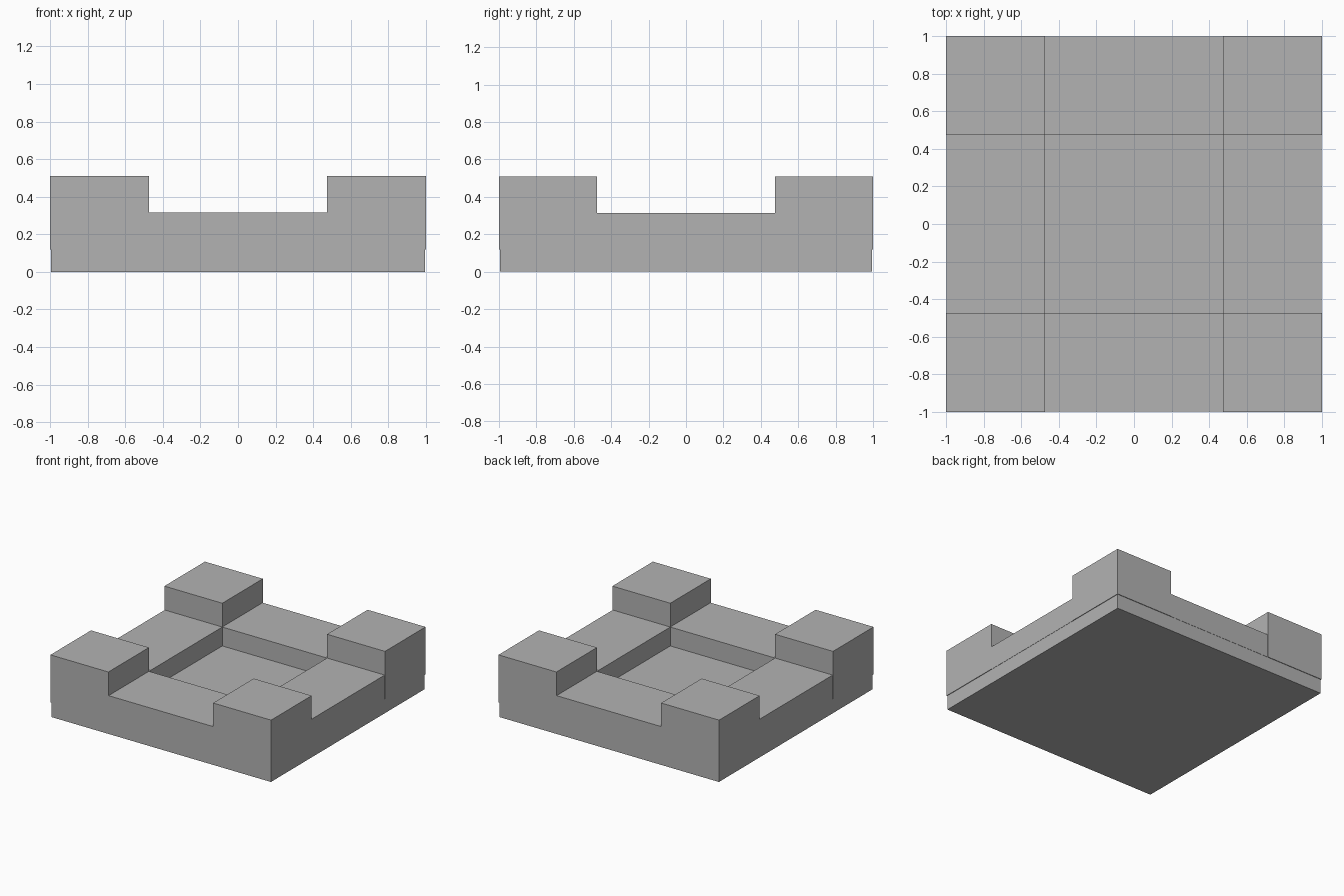
import bpy

if "Cube" in bpy.data.objects:
    bpy.data.objects.remove(bpy.data.objects["Cube"])

grey = bpy.data.materials.new("stone grey")
grey.diffuse_color = (0.45, 0.45, 0.45, 1)
grey.use_nodes = True
grey.node_tree.nodes["Principled BSDF"].inputs["Base Color"].default_value = grey.diffuse_color


def box(name, x0, x1, y0, y1, z0, z1):
    """Axis-aligned box given by its extents."""
    bpy.ops.mesh.primitive_cube_add(size=1)
    ob = bpy.context.object
    ob.name = name
    ob.location = ((x0 + x1) / 2, (y0 + y1) / 2, (z0 + z1) / 2)
    ob.scale = (x1 - x0, y1 - y0, z1 - z0)
    bpy.ops.object.transform_apply(location=True, rotation=False, scale=True)
    ob.data.materials.append(grey)
    return ob


OUT, INN = 1.0, 0.475        # outer edge and inner edge of the rim
SEAM, FLOOR, WALL, TOP = 0.12, 0.16, 0.315, 0.51

# Floor slab, set slightly inside the rim
e = 0.995
box("floor_slab", -e, e, -e, e, 0, FLOOR)

# Low walls between the corners
w = 0.997
for s, name in ((-1, "front_wall"), (1, "back_wall")):
    ys = sorted((s * w, s * INN))
    box(name, -INN, INN, *ys, SEAM, WALL)
for s, name in ((-1, "left_wall"), (1, "right_wall")):
    xs = sorted((s * w, s * INN))
    box(name, *xs, -INN, INN, SEAM, WALL)

# Raised corner blocks
for sx, nx in ((-1, "left"), (1, "right")):
    for sy, ny in ((-1, "front"), (1, "back")):
        xs = sorted((sx * OUT, sx * INN))
        ys = sorted((sy * OUT, sy * INN))
        box(f"{ny}_{nx}_corner_block", *xs, *ys, SEAM, TOP)
